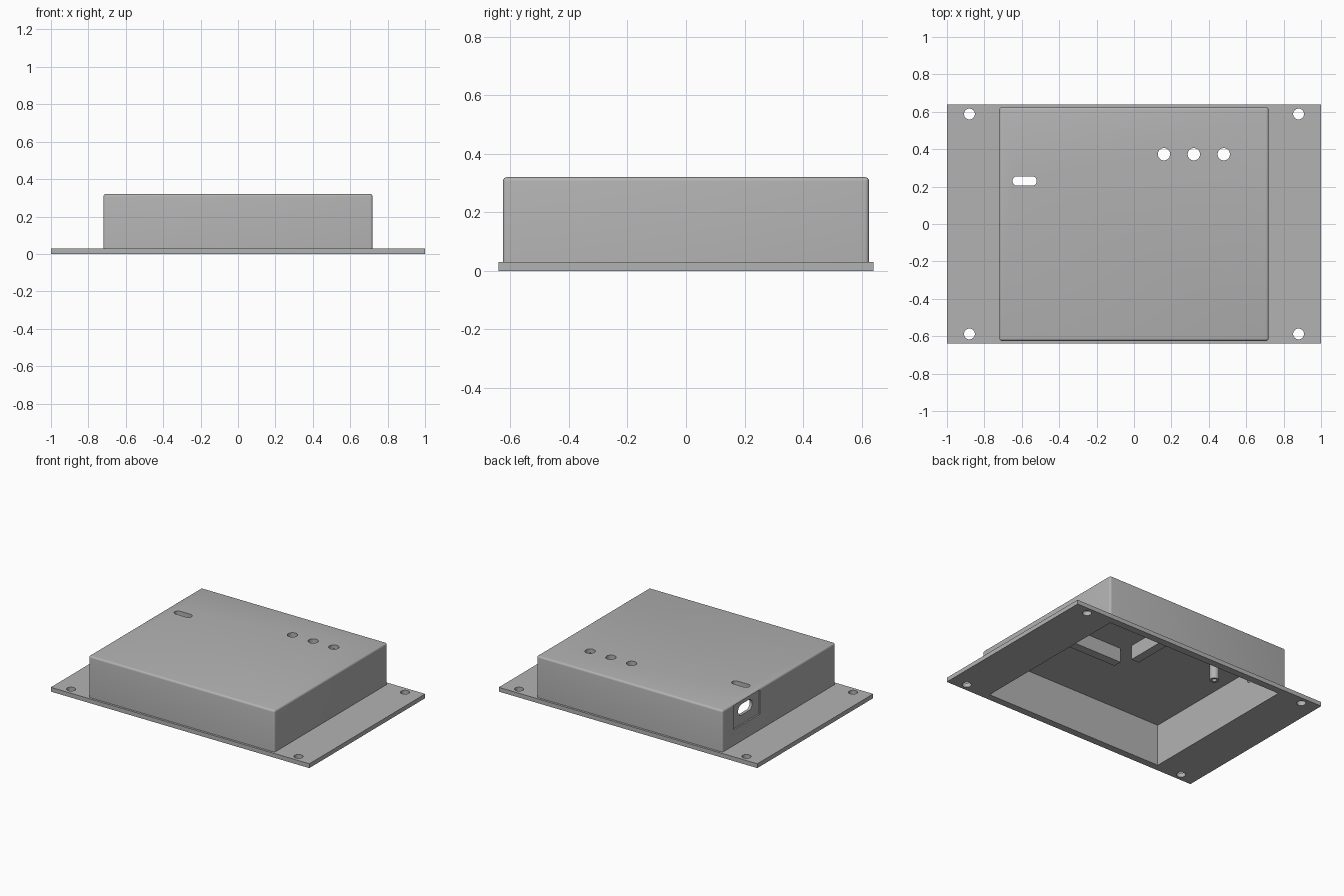
import bpy, bmesh, math
from mathutils import Matrix, Vector

old = bpy.data.objects.get("Cube")
if old:
    bpy.data.objects.remove(old, do_unlink=True)

grey = bpy.data.materials.new("plain_grey")
grey.use_nodes = True
grey.diffuse_color = (0.45, 0.45, 0.45, 1)
grey.node_tree.nodes["Principled BSDF"].inputs["Base Color"].default_value = (0.45, 0.45, 0.45, 1)


def finish(name, bm):
    bmesh.ops.recalc_face_normals(bm, faces=bm.faces)
    mesh = bpy.data.meshes.new(name)
    bm.to_mesh(mesh)
    bm.free()
    mesh.materials.append(grey)
    obj = bpy.data.objects.new(name, mesh)
    bpy.context.collection.objects.link(obj)
    return obj


def box(name, low, high, fillet=0):
    """Box between two corners, with optional rounding of all but the bottom edges."""
    low, high = Vector(low), Vector(high)
    bm = bmesh.new()
    bmesh.ops.create_cube(bm, size=1)
    bmesh.ops.scale(bm, vec=high - low, verts=bm.verts)
    bmesh.ops.translate(bm, vec=(low + high) / 2, verts=bm.verts)
    if fillet:
        edges = [e for e in bm.edges if max(v.co.z for v in e.verts) > low.z + 0.001]
        bmesh.ops.bevel(bm, geom=edges, offset=fillet, segments=4, profile=0.5, affect='EDGES')
    return finish(name, bm)


def slot(name, centre, radius, depth, stretch=0, turn=None):
    """Round or stadium-shaped prism; stretch is the straight length along its local x."""
    bm = bmesh.new()
    bmesh.ops.create_cone(bm, cap_ends=True, segments=32, radius1=radius, radius2=radius,
                          depth=depth, matrix=Matrix.Rotation(math.pi / 32, 4, 'Z'))
    for v in bm.verts:
        v.co.x += math.copysign(stretch / 2, v.co.x)
    if turn:
        bm.transform(turn)
    bmesh.ops.translate(bm, vec=centre, verts=bm.verts)
    return finish(name, bm)


def cut(obj, cutters):
    bpy.context.view_layer.objects.active = obj
    for cutter in cutters:
        mod = obj.modifiers.new("cut", 'BOOLEAN')
        mod.operation, mod.solver, mod.object = 'DIFFERENCE', 'EXACT', cutter
        bpy.ops.object.modifier_apply(modifier=mod.name)
        bpy.data.objects.remove(cutter, do_unlink=True)


def smooth(obj):
    bpy.ops.object.select_all(action='DESELECT')
    obj.select_set(True)
    bpy.context.view_layer.objects.active = obj
    bpy.ops.object.shade_smooth_by_angle(angle=math.radians(35))


def cavity():
    return box("cavity_cutter", (-0.69, -0.59, -0.1), (0.69, 0.59, 0.29))


# Mounting flange with a large opening and four screw holes
flange = box("mounting_flange", (-1, -0.64, 0), (1, 0.64, 0.03))
cut(flange, [cavity()] + [slot("screw_hole", (sx * 0.88, sy * 0.588, 0), 0.029, 0.2)
                          for sx in (-1, 1) for sy in (-1, 1)])
smooth(flange)

# Hollow housing with rounded edges
housing = box("housing", (-0.72, -0.625, 0.03), (0.72, 0.625, 0.32), 0.014)
openings = [cavity()]
openings += [slot("light_hole", (x, 0.373, 0.3), 0.033, 0.2) for x in (0.16, 0.32, 0.48)]
openings.append(slot("switch_slot", (-0.585, 0.23, 0.3), 0.025, 0.2, 0.08))
# Socket recess and socket opening on the side wall
openings.append(box("socket_recess", (-0.8, 0.21, 0.14), (-0.71, 0.505, 0.308)))
side = Matrix.Rotation(math.pi / 2, 4, 'Z') @ Matrix.Rotation(math.pi / 2, 4, 'X')
openings.append(slot("socket_hole", (-0.7, 0.36, 0.24), 0.038, 0.2, 0.08, side))
cut(housing, openings)
smooth(housing)

# Retaining walls hanging from the roof around the light holes
box("holder_front_wall", (0.11, -0.06, 0.19), (0.53, 0, 0.292))
box("holder_right_wall", (0.02, 0.07, 0.19), (0.08, 0.53, 0.292))
box("holder_left_wall", (0.56, 0.07, 0.19), (0.62, 0.53, 0.292))

# Hollow screw posts beside the socket
for label, y in (("front", 0.22), ("back", 0.5)):
    post = slot(f"{label}_screw_post", (-0.475, y, 0.236), 0.03, 0.112)
    cut(post, [slot("post_bore", (-0.475, y, 0.2), 0.015, 0.1)])
    smooth(post)
